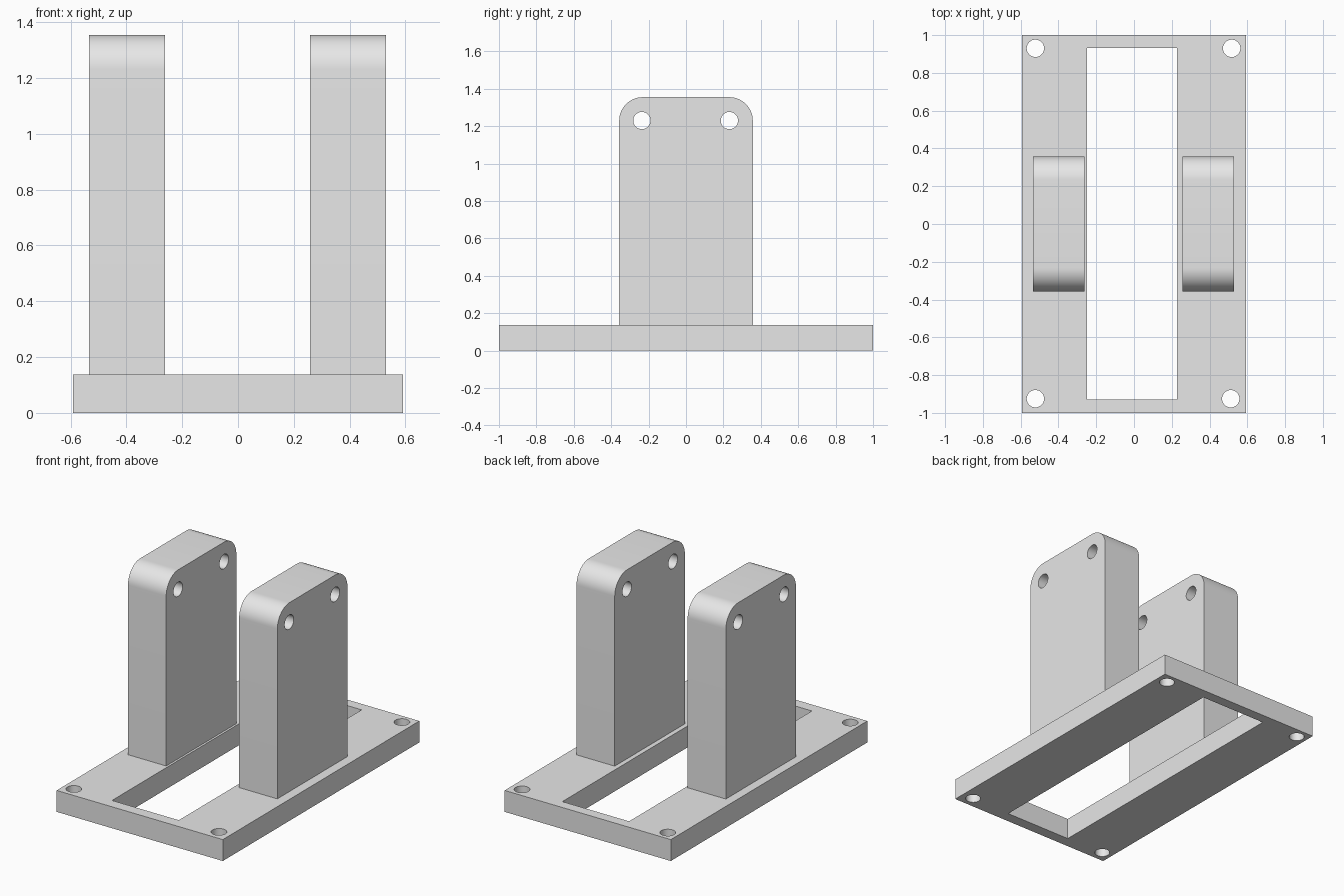
import bpy, bmesh, math
from mathutils import Matrix, Vector

default = bpy.data.objects.get("Cube")
if default:
    bpy.data.objects.remove(default, do_unlink=True)

grey = bpy.data.materials.new("light grey")
grey.use_nodes = True
grey.diffuse_color = (0.8, 0.8, 0.8, 1)
grey.node_tree.nodes["Principled BSDF"].inputs["Base Color"].default_value = (0.8, 0.8, 0.8, 1)

PLATE_TOP, TOP = 0.138, 1.355
HOLE_R, CORNER_R = 0.046, 0.125


def add_box(bm, low, high):
    low, high = Vector(low), Vector(high)
    place = Matrix.Translation((low + high) / 2) @ Matrix.Diagonal((*(high - low), 1))
    bmesh.ops.create_cube(bm, size=1, matrix=place)


def add_pin(bm, centre, depth, axis):
    turn = Matrix.Rotation(math.pi / 2, 4, "Y") if axis == "X" else Matrix.Identity(4)
    bmesh.ops.create_cone(bm, cap_ends=True, segments=48, radius1=HOLE_R, radius2=HOLE_R,
                          depth=depth, matrix=Matrix.Translation(centre) @ turn)


def make_object(name, bm):
    mesh = bpy.data.meshes.new(name)
    bm.to_mesh(mesh)
    bm.free()
    mesh.materials.append(grey)
    obj = bpy.data.objects.new(name, mesh)
    bpy.context.collection.objects.link(obj)
    return obj


def cut_and_smooth(obj, cutter):
    # Apply the cut, drop the cutter, then smooth only the round surfaces
    cutter.hide_render = True
    mod = obj.modifiers.new("holes", "BOOLEAN")
    mod.operation, mod.solver, mod.object = "DIFFERENCE", "EXACT", cutter
    bpy.ops.object.select_all(action="DESELECT")
    bpy.context.view_layer.objects.active = obj
    obj.select_set(True)
    bpy.ops.object.modifier_apply(modifier=mod.name)
    bpy.data.objects.remove(cutter, do_unlink=True)
    bpy.ops.object.shade_smooth_by_angle(angle=math.radians(30))


# Base plate with a long slot and four corner screw holes
bm = bmesh.new()
add_box(bm, (-0.592, -1, 0), (0.592, 1, PLATE_TOP))
plate = make_object("base_plate", bm)
bm = bmesh.new()
add_box(bm, (-0.248, -0.928, -0.1), (0.228, 0.933, 0.3))
for x, y in ((-0.522, -0.925), (-0.522, 0.93), (0.512, -0.925), (0.517, 0.93)):
    add_pin(bm, (x, y, PLATE_TOP / 2), 0.4, "Z")
cut_and_smooth(plate, make_object("plate_cutter", bm))

# Two thick uprights with rounded top corners and two cross holes each
for name, x0, x1 in (("right_upright", -0.534, -0.262), ("left_upright", 0.258, 0.53)):
    bm = bmesh.new()
    add_box(bm, (x0, -0.357, PLATE_TOP), (x1, 0.357, TOP))
    corners = [e for e in bm.edges
               if all(v.co.z > 1 for v in e.verts)
               and abs(e.verts[0].co.x - e.verts[1].co.x) > 0.1]
    bmesh.ops.bevel(bm, geom=corners, offset=CORNER_R, segments=16, profile=0.5,
                    affect="EDGES")
    upright = make_object(name, bm)
    bm = bmesh.new()
    for y in (-0.236, 0.232):
        add_pin(bm, ((x0 + x1) / 2, y, 1.23), 0.5, "X")
    cut_and_smooth(upright, make_object(name + "_cutter", bm))
